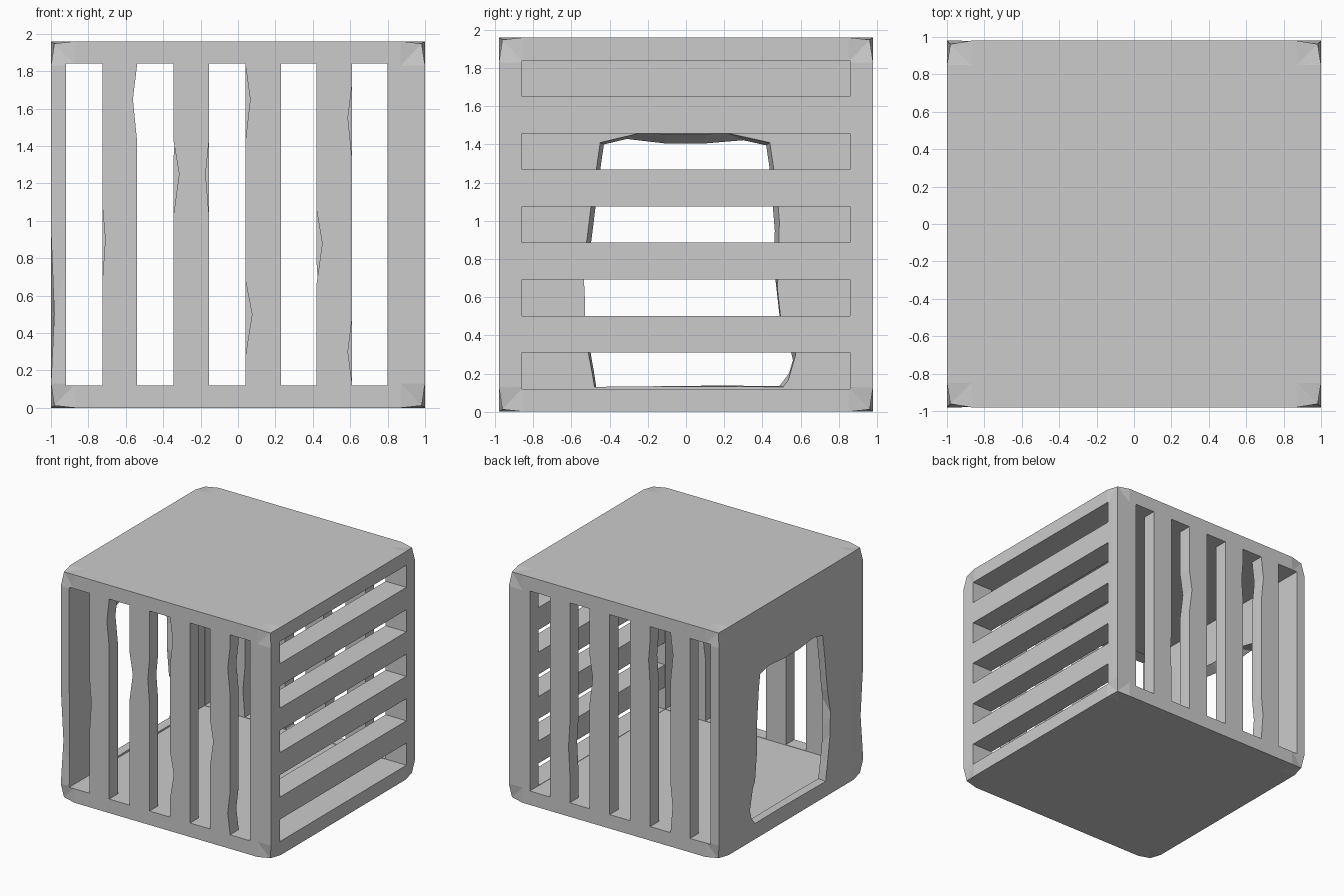
import bpy, bmesh
from mathutils import Vector

if "Cube" in bpy.data.objects:
    bpy.data.objects.remove(bpy.data.objects["Cube"])

G = 0.003  # tiny clearance so cutters never share a plane with the cavity


def add_object(name, bm):
    bmesh.ops.recalc_face_normals(bm, faces=bm.faces[:])
    me = bpy.data.meshes.new(name)
    bm.to_mesh(me)
    bm.free()
    ob = bpy.data.objects.new(name, me)
    bpy.context.collection.objects.link(ob)
    return ob


def add_box(bm, lo, hi):
    lo, hi = Vector(lo), Vector(hi)
    verts = bmesh.ops.create_cube(bm, size=1)["verts"]
    for v in verts:
        v.co = (lo + hi) / 2 + Vector(a * b for a, b in zip(v.co, hi - lo))


def add_loft(bm, ring_a, ring_b):
    a = [bm.verts.new(p) for p in ring_a]
    b = [bm.verts.new(p) for p in ring_b]
    n = len(a)
    faces = [bm.faces.new(a), bm.faces.new(b[::-1])]
    for i in range(n):
        j = (i + 1) % n
        faces.append(bm.faces.new((a[i], b[i], b[j], a[j])))
    bmesh.ops.triangulate(bm, faces=faces)


def cut(target, cutter):
    cutter.hide_render = True
    m = target.modifiers.new(cutter.name, "BOOLEAN")
    m.operation, m.solver, m.object = "DIFFERENCE", "EXACT", cutter
    bpy.context.view_layer.objects.active = target
    bpy.ops.object.modifier_apply(modifier=m.name)
    bpy.data.objects.remove(cutter)


# Crate block: worn corners and a dent on the front left edge
bm = bmesh.new()
add_box(bm, (-1, -0.98, 0), (1, 0.98, 1.96))
for axis, values in ((0, (-0.87, 0.87)), (1, (-0.85, 0.85)), (2, (0.13, 0.5, 0.95, 1.83))):
    for val in values:
        no = Vector((0, 0, 0))
        no[axis] = 1
        bmesh.ops.bisect_plane(bm, geom=bm.verts[:] + bm.edges[:] + bm.faces[:],
                               plane_co=no * val, plane_no=no)
for v in bm.verts:
    if abs(v.co.x) > 0.99 and abs(v.co.y) > 0.97:
        sx, sy = (1 if v.co.x > 0 else -1), (1 if v.co.y > 0 else -1)
        if v.co.z < 0.01 or v.co.z > 1.95:
            v.co += Vector((-0.018 * sx, -0.018 * sy, 0.012 if v.co.z < 1 else -0.012))
        elif sx < 0 and sy < 0 and abs(v.co.z - 0.5) < 0.01:
            v.co += Vector((0.018, 0.01, 0))
bmesh.ops.triangulate(bm, faces=bm.faces[:])
crate = add_object("crate", bm)

# Hollow interior
bm = bmesh.new()
add_box(bm, (-0.92 - G, -0.86 - G, 0.12 - G), (0.80 + G, 0.86 + G, 1.84 + G))
cut(crate, add_object("cavity_cutter", bm))

# Vertical slots in front and back, with gnawed edges: (slot, side) -> [(z, depth)]
front_wear = {(0, 1): [(0.9, 0.015)], (1, 0): [(1.65, 0.022)], (1, 1): [(1.25, 0.03)],
              (2, 0): [(1.25, 0.018)], (2, 1): [(0.5, 0.035), (1.65, 0.025)],
              (3, 1): [(0.88, 0.03)], (4, 0): [(0.3, 0.022), (1.55, 0.022)]}
back_wear = {(1, 0): [(0.35, 0.018), (1.65, 0.022)], (1, 1): [(1.55, 0.015)],
             (3, 0): [(1.25, 0.028)], (3, 1): [(0.6, 0.012)]}
slot_x = [(-0.92, -0.725), (-0.54, -0.345), (-0.155, 0.04), (0.23, 0.42), (0.61, 0.80)]


def edge_points(x, sign, wear):
    pts = [(x, 0.12)]
    for z, d in wear:
        pts += [(x, max(0.13, z - 0.22)), (x + sign * d, z), (x, z + 0.18)]
    return pts + [(x, 1.84)]


for name, y0, y1, wear in (("front_slots", -1.1, -0.8, front_wear),
                           ("back_slots", 0.8, 1.1, back_wear)):
    bm = bmesh.new()
    for i, (xa, xb) in enumerate(slot_x):
        ring = edge_points(xa, -1, wear.get((i, 0), []))
        ring += edge_points(xb, 1, wear.get((i, 1), []))[::-1]
        add_loft(bm, [(x, y0, z) for x, z in ring], [(x, y1, z) for x, z in ring])
    cut(crate, add_object(name, bm))

# Horizontal slots in the right side
bm = bmesh.new()
for k in range(5):
    z = 0.12 + 0.3825 * k
    add_box(bm, (0.75, -0.86, z), (1.1, 0.86, z + 0.19))
cut(crate, add_object("right_slots", bm))

# Gnawed doorway in the left side, slightly wider on the inside
outer = [(-0.47, 0.13), (-0.495, 0.28), (-0.53, 0.6), (-0.495, 0.9), (-0.43, 1.40), (-0.11, 1.405),
         (0.10, 1.405), (0.42, 1.395), (0.465, 0.95), (0.49, 0.5), (0.56, 0.27), (0.49, 0.135)]
inner = [(-0.48, 0.13), (-0.51, 0.3), (-0.53, 0.6), (-0.52, 0.9), (-0.45, 1.41), (-0.11, 1.455),
         (0.10, 1.455), (0.44, 1.41), (0.49, 1.0), (0.495, 0.5), (0.575, 0.3), (0.51, 0.13)]


def door_ring(t):
    return [(-1 + 0.08 * t, a[0] + (b[0] - a[0]) * t, a[1] + (b[1] - a[1]) * t)
            for a, b in zip(outer, inner)]


bm = bmesh.new()
add_loft(bm, door_ring(-1), door_ring(2))
cut(crate, add_object("doorway_cutter", bm))
